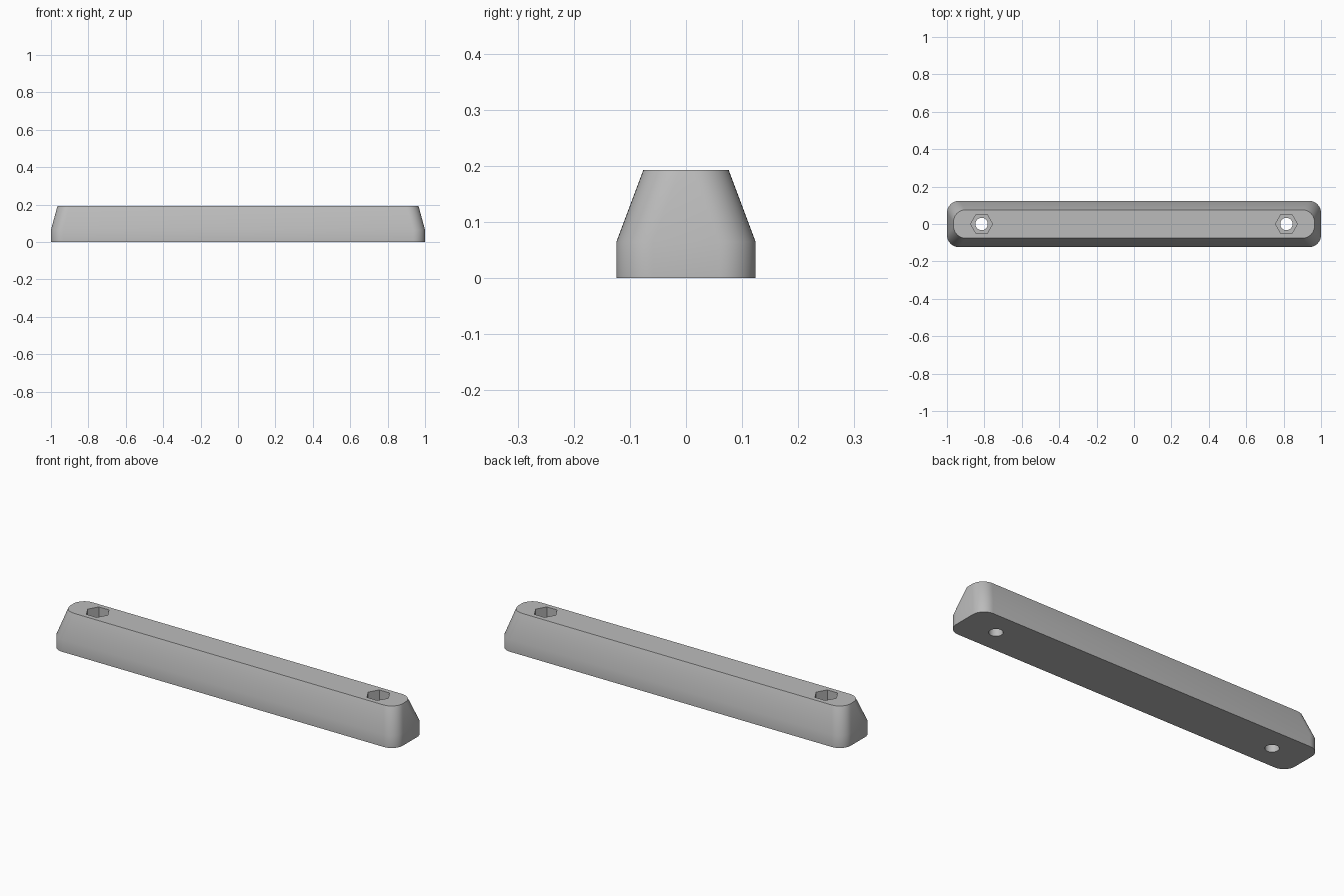
import bpy, bmesh, math

cube = bpy.data.objects.get("Cube")
if cube:
    bpy.data.objects.remove(cube, do_unlink=True)

HEIGHT = 0.193
SHOULDER = 0.065
HOLE_X = 0.815
POCKET_FLOOR = 0.09

grey = bpy.data.materials.new("light grey")
grey.use_nodes = True
colour = (0.5, 0.5, 0.5, 1)
grey.diffuse_color = colour
grey.node_tree.nodes["Principled BSDF"].inputs["Base Color"].default_value = colour


def rounded_ring(bm, half_x, half_y, radius, z, steps=10):
    """One closed ring of a rounded rectangle."""
    ring = []
    for corner, (sx, sy) in enumerate([(1, 1), (-1, 1), (-1, -1), (1, -1)]):
        for i in range(steps + 1):
            a = math.pi / 2 * (corner + i / steps)
            ring.append(bm.verts.new((sx * (half_x - radius) + radius * math.cos(a),
                                      sy * (half_y - radius) + radius * math.sin(a), z)))
    return ring


def cutter(name, sides, radius, x, low, high):
    bpy.ops.mesh.primitive_cylinder_add(vertices=sides, radius=radius, depth=high - low,
                                        location=(x, 0, (low + high) / 2),
                                        rotation=(0, 0, math.pi / 2))
    obj = bpy.context.object
    obj.name = name
    obj.hide_render = True
    obj.data.materials.append(grey)
    return obj


# Bar: straight foot, then tapered sides up to a flat top
bm = bmesh.new()
rings = [rounded_ring(bm, 1, 0.124, 0.065, 0),
         rounded_ring(bm, 1, 0.124, 0.065, SHOULDER),
         rounded_ring(bm, 0.965, 0.076, 0.065, HEIGHT)]
count = len(rings[0])
for lower, upper in zip(rings, rings[1:]):
    for i in range(count):
        j = (i + 1) % count
        bm.faces.new((lower[i], lower[j], upper[j], upper[i]))
bm.faces.new(rings[0][::-1])
bm.faces.new(rings[-1])
mesh = bpy.data.meshes.new("bar")
bm.to_mesh(mesh)
bm.free()
mesh.materials.append(grey)
bar = bpy.data.objects.new("bar", mesh)
bpy.context.collection.objects.link(bar)

# Hexagonal nut pockets with round bolt holes through the foot
cutters = []
for side, x in (("left", HOLE_X), ("right", -HOLE_X)):
    cutters.append(cutter(side + "_nut_pocket", 6, 0.059, x, POCKET_FLOOR, HEIGHT + 0.1))
    cutters.append(cutter(side + "_bolt_hole", 32, 0.033, x, -0.1, POCKET_FLOOR + 0.05))

bpy.ops.object.select_all(action='DESELECT')
bar.select_set(True)
bpy.context.view_layer.objects.active = bar
for c in cutters:
    mod = bar.modifiers.new(c.name, 'BOOLEAN')
    mod.operation = 'DIFFERENCE'
    mod.solver = 'EXACT'
    mod.object = c
    bpy.ops.object.modifier_apply(modifier=mod.name)
for c in cutters:
    bpy.data.objects.remove(c, do_unlink=True)

bar.select_set(True)
bpy.ops.object.shade_smooth_by_angle(angle=math.radians(30))
